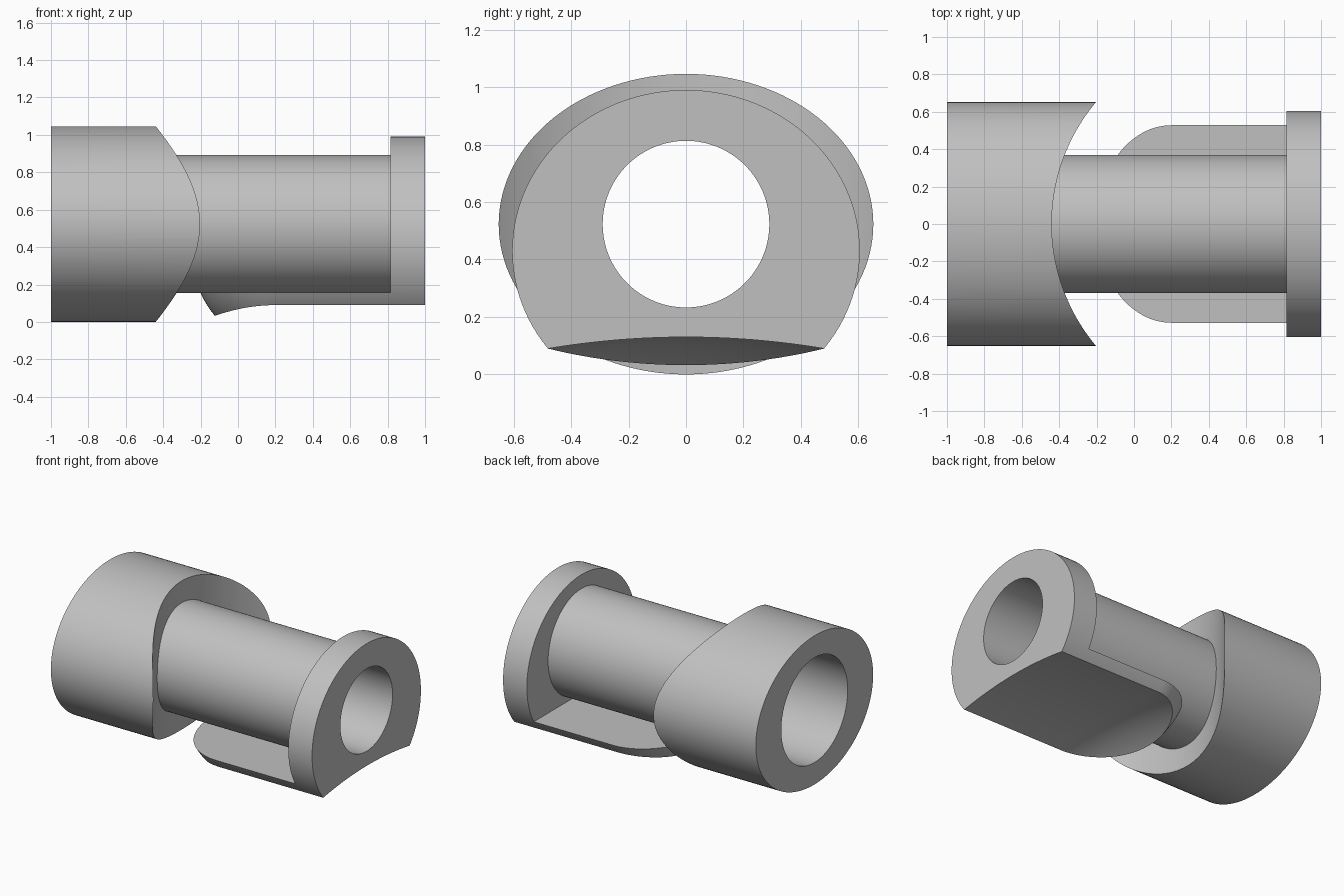
import bpy, bmesh, math
from mathutils import Matrix, Vector

if "Cube" in bpy.data.objects:
    bpy.data.objects.remove(bpy.data.objects["Cube"], do_unlink=True)

AXIS_Z = 0.523      # height of the bore axis
BARREL_R, BORE_R = 0.369, 0.29
SADDLE_R, SADDLE_X = 1.016, 0.576
FLANGE_X, PLATE_TOP = 0.815, 0.157

grey = bpy.data.materials.new("plain grey")
grey.use_nodes = True
colour = (0.53, 0.53, 0.53, 1)
grey.diffuse_color = colour
grey.node_tree.nodes["Principled BSDF"].inputs["Base Color"].default_value = colour


def make_object(name, bm):
    bmesh.ops.recalc_face_normals(bm, faces=bm.faces[:])
    mesh = bpy.data.meshes.new(name)
    bm.to_mesh(mesh)
    bm.free()
    mesh.materials.append(grey)
    obj = bpy.data.objects.new(name, mesh)
    bpy.context.collection.objects.link(obj)
    return obj


def cylinder(name, x0, x1, ry, rz=None):
    """Elliptical cylinder along x, around the bore axis."""
    bm = bmesh.new()
    place = (Matrix.Translation(((x0 + x1) / 2, 0, AXIS_Z))
             @ Matrix.Diagonal((1, ry, rz or ry, 1))
             @ Matrix.Rotation(math.pi / 2, 4, "Y"))
    bmesh.ops.create_cone(bm, cap_ends=True, segments=128, radius1=1, radius2=1,
                          depth=x1 - x0, matrix=place)
    return make_object(name, bm)


def cut(obj, *cutters):
    """Subtract each cutter, then remove it."""
    for cutter in cutters:
        mod = obj.modifiers.new("cut", "BOOLEAN")
        mod.operation, mod.solver, mod.object = "DIFFERENCE", "EXACT", cutter
        bpy.context.view_layer.update()
        result = bpy.data.meshes.new_from_object(
            obj.evaluated_get(bpy.context.evaluated_depsgraph_get()))
        obj.modifiers.clear()
        obj.data = result
        bpy.data.objects.remove(cutter, do_unlink=True)


def scoop_body():
    """Elliptical bar whose inner end is rounded like an ellipsoid."""
    bm = bmesh.new()
    cx, cz, rx, ry, rz = 0.2, 0.43, 0.46, 0.605, 0.56
    n, steps = 128, 32
    stations = [(cx - rx * math.cos(t), math.sin(t))
                for t in (math.pi / 2 * i / steps for i in range(1, steps + 1))]
    stations.append((1, 1))
    rings = []
    for x, s in stations:
        angles = [math.tau * k / n for k in range(n)]
        rings.append([bm.verts.new((x, ry * s * math.cos(a), cz + rz * s * math.sin(a)))
                      for a in angles])
    for a, b in zip(rings, rings[1:]):
        for k in range(n):
            bm.faces.new((a[k], a[k - 1], b[k - 1], b[k]))
    tip = bm.verts.new((cx - rx, 0, cz))
    for k in range(n):
        bm.faces.new((tip, rings[0][k - 1], rings[0][k]))
    bm.faces.new(rings[-1])
    return make_object("flange_and_plate", bm)


def underside_cutter():
    """Arched block that sweeps downwards to leave a lip at the inner end."""
    bm = bmesh.new()
    bmesh.ops.create_grid(bm, x_segments=60, y_segments=48, size=0.8,
                          matrix=Matrix.Translation((0.4, 0, 0)))
    for v in bm.verts:
        lip = 0.93 * max(0, 0.2 - v.co.x) ** 2
        v.co.z = 0.13 - 0.04 * (v.co.y / 0.48) ** 2 - lip
    new = bmesh.ops.extrude_face_region(bm, geom=bm.faces[:])["geom"]
    for v in new:
        if isinstance(v, bmesh.types.BMVert):
            v.co.z = -1
    return make_object("underside_cutter", bm)


def box(name, low, high):
    bm = bmesh.new()
    low, high = Vector(low), Vector(high)
    bmesh.ops.create_cube(bm, size=1, matrix=Matrix.Translation((low + high) / 2)
                          @ Matrix.Diagonal((*(high - low), 1)))
    return make_object(name, bm)


def saddle_cutter():
    bm = bmesh.new()
    bmesh.ops.create_cone(bm, cap_ends=True, segments=192, radius1=SADDLE_R,
                          radius2=SADDLE_R, depth=4,
                          matrix=Matrix.Translation((SADDLE_X, 0, 0)))
    return make_object("saddle_cutter", bm)


# Head: oval sleeve with a saddle-shaped inner end and a wide socket
head = cylinder("head", -1, 0, 0.652, AXIS_Z)
cut(head, saddle_cutter(), cylinder("socket_cutter", -2, 1, BARREL_R))

# Barrel: plain tube between head and flange
barrel = cylinder("barrel", -0.5, FLANGE_X, BARREL_R)
cut(barrel, cylinder("bore_cutter", -2, 2, BORE_R))

# Flange with the thin rounded plate below the barrel
flange = scoop_body()
cut(flange, box("top_cutter", (-1, -1, PLATE_TOP), (FLANGE_X, 1, 2)),
    underside_cutter(), cylinder("bore_cutter", 0, 2, BORE_R))

# Smooth the curved walls, keep the rims sharp
bpy.ops.object.select_all(action="DESELECT")
for obj in (head, barrel, flange):
    obj.select_set(True)
bpy.context.view_layer.objects.active = head
bpy.ops.object.shade_smooth_by_angle(angle=math.radians(30))
